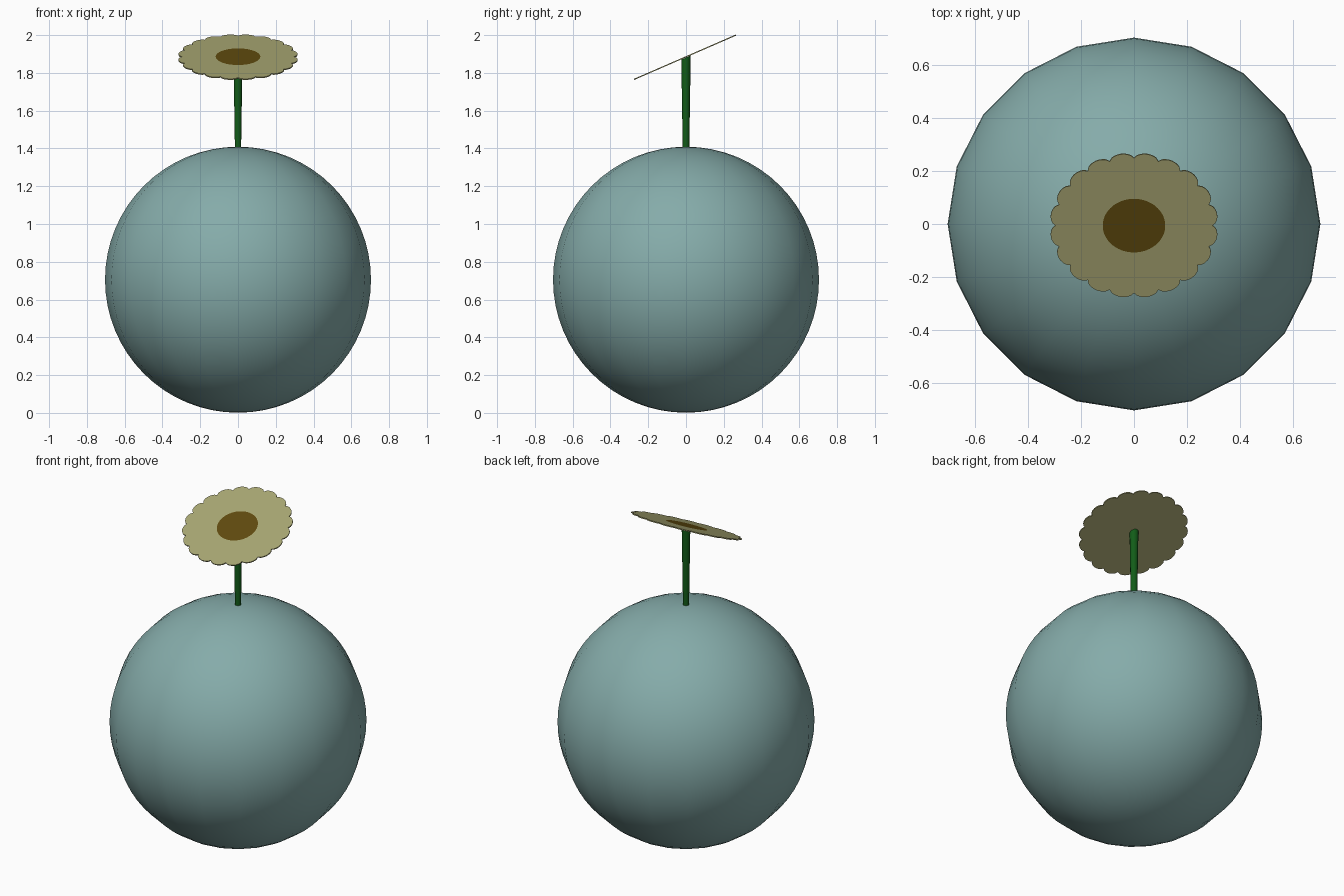
import bpy, bmesh, math
from mathutils import Matrix, Vector

if "Cube" in bpy.data.objects:
    bpy.data.objects.remove(bpy.data.objects["Cube"])


def material(name, rgb):
    m = bpy.data.materials.new(name)
    m.diffuse_color = (*rgb, 1)
    m.use_nodes = True
    m.node_tree.nodes["Principled BSDF"].inputs["Base Color"].default_value = m.diffuse_color
    return m


BLUE = material("dusty_teal", (0.235, 0.41, 0.40))
GREEN = material("stem_green", (0.006, 0.107, 0.009))
CREAM = material("petal_cream", (0.39, 0.38, 0.168))
BROWN = material("seed_brown", (0.117, 0.07, 0.0045))

TILT = math.radians(23.5)
HEAD = Vector((0, -0.005, 1.883))


def finish(name, bm, mats, smooth):
    bmesh.ops.recalc_face_normals(bm, faces=bm.faces)
    mesh = bpy.data.meshes.new(name)
    bm.to_mesh(mesh)
    bm.free()
    for m in mats:
        mesh.materials.append(m)
    ob = bpy.data.objects.new(name, mesh)
    bpy.context.collection.objects.link(ob)
    if smooth:
        bpy.context.view_layer.objects.active = ob
        ob.select_set(True)
        bpy.ops.object.shade_smooth_by_angle(angle=math.radians(smooth))
        ob.select_set(False)
    return ob


# Round body
bm = bmesh.new()
bmesh.ops.create_uvsphere(bm, u_segments=20, v_segments=32, radius=0.704,
                          matrix=Matrix.Translation((0, 0, 0.705)))
finish("ball", bm, [BLUE], 60)

# Stem, widening upwards, its top cut to the slope of the flower
bm = bmesh.new()
bmesh.ops.create_cone(bm, cap_ends=True, segments=10, radius1=0.017, radius2=0.025,
                      depth=0.5, matrix=Matrix.Translation((0, 0, 1.63)))
for v in bm.verts:
    if v.co.z > 1.6:
        v.co.z = HEAD.z - 0.004 + (v.co.y - HEAD.y) * math.tan(TILT)
finish("stem", bm, [GREEN], 50)

# Flower head: thin scalloped disc with a brown centre
PETALS, STEPS = 20, 8
N = PETALS * STEPS
HALF = 0.003
bm = bmesh.new()


def ring(z, radius):
    verts = []
    for i in range(N):
        a = 2 * math.pi * i / N
        r = radius(a)
        verts.append(bm.verts.new((r * math.cos(a), 0.935 * r * math.sin(a), z)))
    return verts


def bridge(r1, r2):
    for i in range(N):
        j = (i + 1) % N
        bm.faces.new((r1[i], r1[j], r2[j], r2[i]))


def scallop(a):
    return 0.297 + 0.021 * abs(math.sin(a * PETALS / 2)) ** 0.6


def disc(a):
    return 0.118


top_in, top_out = ring(HALF, disc), ring(HALF, scallop)
low_out, low_in = ring(-HALF, scallop), ring(-HALF, disc)
bridge(top_in, top_out)
bridge(top_out, low_out)
bridge(low_out, low_in)
bm.faces.new(low_in)
centre = bm.faces.new(top_in)
centre.material_index = 1
bm.transform(Matrix.Translation(HEAD) @ Matrix.Rotation(TILT, 4, 'X'))
finish("flower_head", bm, [CREAM, BROWN], 0)
